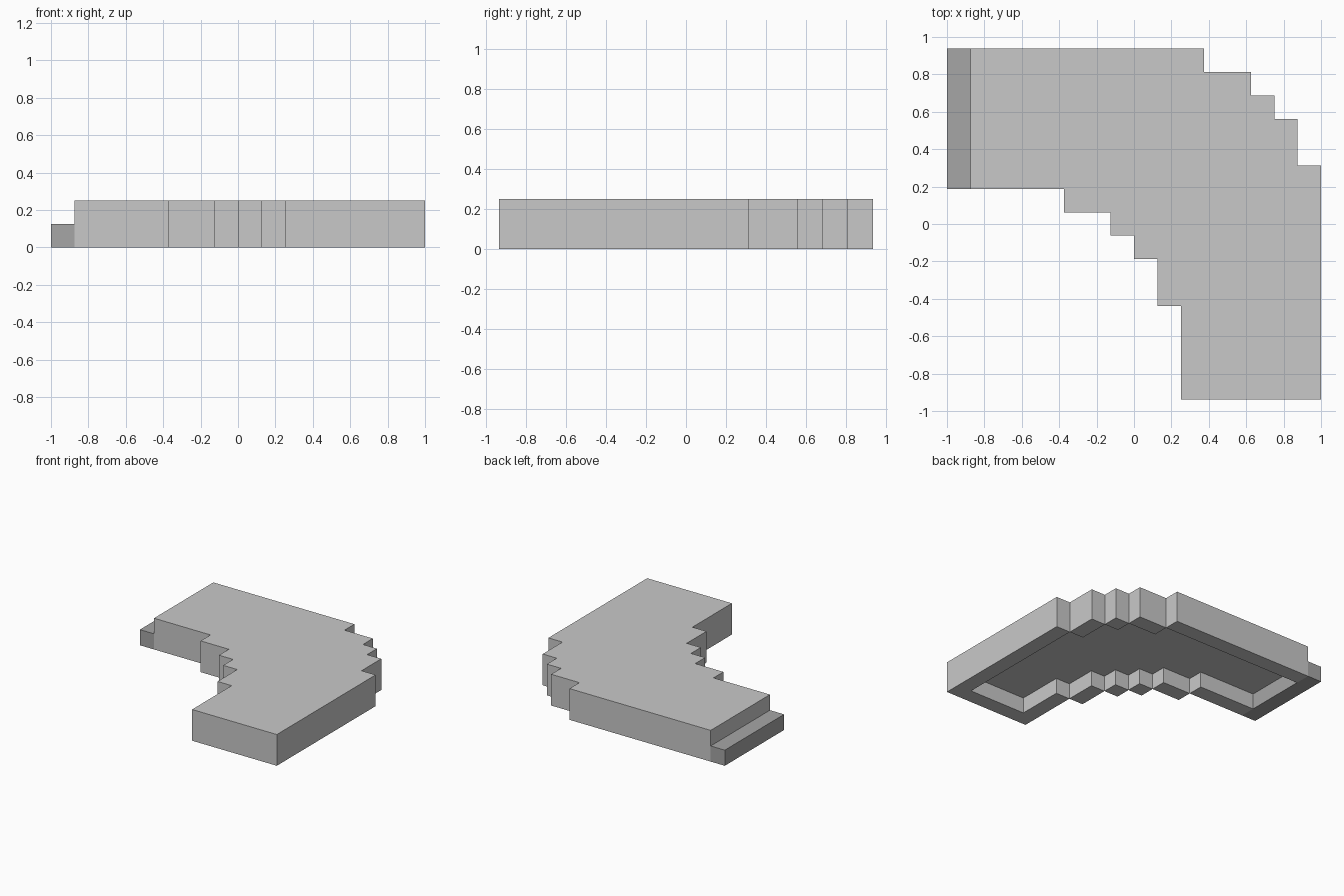
import bpy, bmesh

if "Cube" in bpy.data.objects:
    bpy.data.objects.remove(bpy.data.objects["Cube"])

U = 0.125  # grid unit


def pt(i, j, k):
    return (i * U - 1.0, j * U - 0.9375, k * U)


def material(name, value):
    m = bpy.data.materials.new(name)
    m.diffuse_color = (value, value, value, 1)
    m.use_nodes = True
    m.node_tree.nodes["Principled BSDF"].inputs["Base Color"].default_value = m.diffuse_color
    return m


def finish(bm, name, mat):
    bmesh.ops.remove_doubles(bm, verts=bm.verts, dist=1e-5)
    me = bpy.data.meshes.new(name)
    bm.to_mesh(me)
    bm.free()
    me.materials.append(mat)
    bpy.context.collection.objects.link(bpy.data.objects.new(name, me))


def face(bm, pts):
    bm.faces.new([bm.verts.new(pt(*p)) for p in pts])


def edges(loop):
    return list(zip(loop, loop[1:] + loop[:1]))


light = material("light grey", 0.584)
dark = material("mid grey", 0.381)

# Stepped curved outline and the cavity beneath it, counter-clockwise in grid units
outline = [(1, 9), (5, 9), (5, 8), (7, 8), (7, 7), (8, 7), (8, 6), (9, 6), (9, 4),
           (10, 4), (10, 0), (16, 0), (16, 10), (15, 10), (15, 12), (14, 12),
           (14, 13), (13, 13), (13, 14), (11, 14), (11, 15), (1, 15)]
cavity = [(1, 10), (5, 10), (5, 9), (7, 9), (7, 8), (8, 8), (8, 7), (9, 7), (9, 6),
          (10, 6), (10, 4), (11, 4), (11, 1), (15, 1), (15, 10), (14, 10), (14, 12),
          (13, 12), (13, 13), (11, 13), (11, 14), (1, 14)]

bm = bmesh.new()
# Top and cavity ceiling
face(bm, [(i, j, 2) for i, j in outline])
face(bm, [(i, j, 1) for i, j in reversed(cavity)])

# Outer walls and the one-unit-wide rim underside
outer = edges(outline)
for n, (a, b) in enumerate(outer):
    west = n == len(outer) - 1          # end that meets the low step
    low = 1 if west else 0
    face(bm, [(*a, low), (*b, low), (*b, 2), (*a, 2)])
    if west:
        continue
    length = abs(b[0] - a[0]) + abs(b[1] - a[1])
    dx, dy = (b[0] - a[0]) // length, (b[1] - a[1]) // length
    p = outer[n - 1][0]
    convex = (a[0] - p[0]) * dy - (a[1] - p[1]) * dx > 0
    if convex and n > 0:                # corner cell belongs to the previous edge
        a = (a[0] + dx, a[1] + dy)
    if a != b:
        face(bm, [(*a, 0), (a[0] - dy, a[1] + dx, 0), (b[0] - dy, b[1] + dx, 0), (*b, 0)])

# Cavity walls (the west one is the step block itself)
for a, b in edges(cavity)[:-1]:
    face(bm, [(*b, 0), (*a, 0), (*a, 1), (*b, 1)])
finish(bm, "curved_slab", light)

# Low step block closing the west end
bm = bmesh.new()
step = [(0, 9), (1, 9), (1, 15), (0, 15)]
face(bm, [(*p, 1) for p in step])
face(bm, [(*p, 0) for p in reversed(step)])
for a, b in edges(step):
    face(bm, [(*a, 0), (*b, 0), (*b, 1), (*a, 1)])
finish(bm, "low_step", dark)
